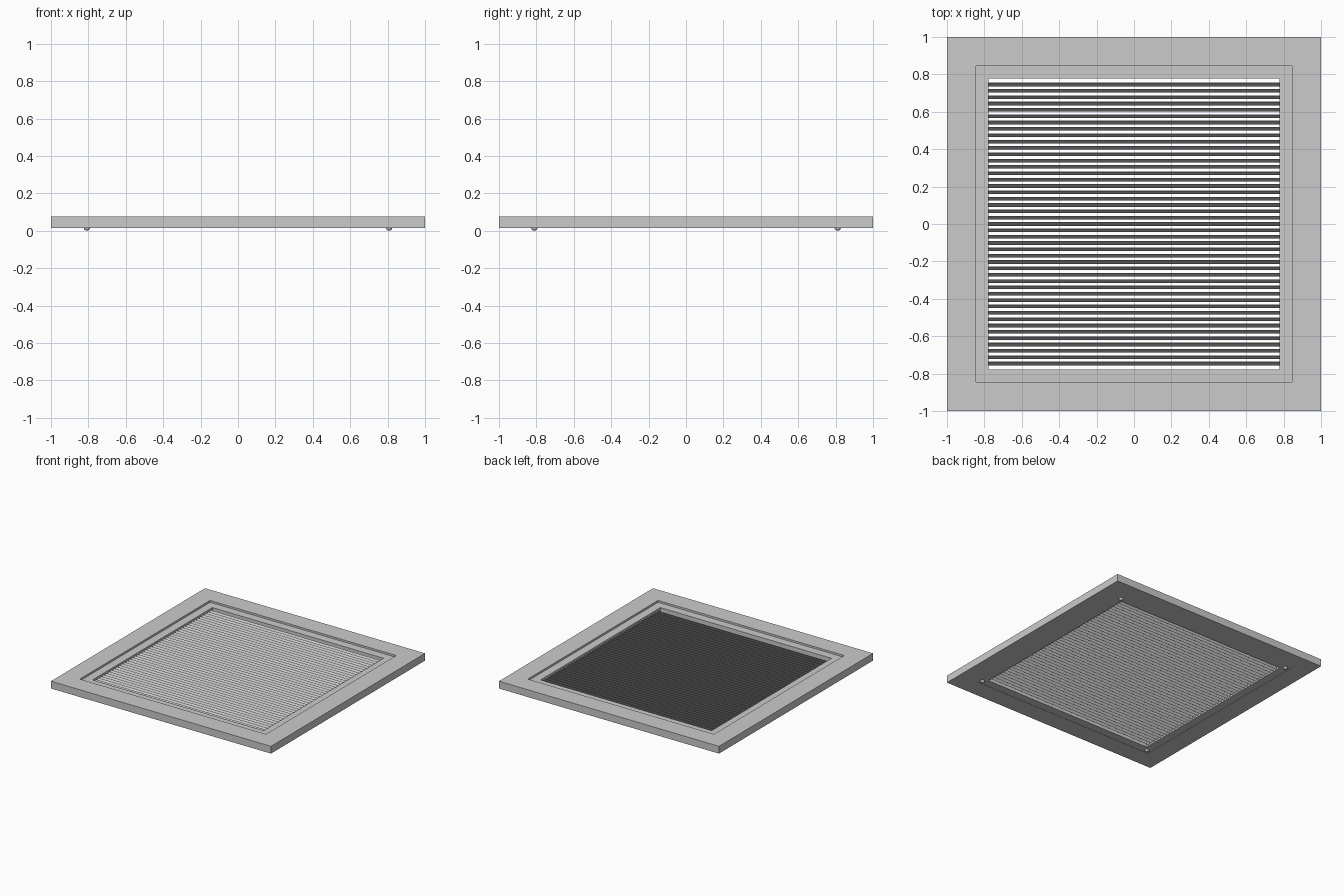
import bpy, bmesh, math
from mathutils import Matrix

if "Cube" in bpy.data.objects:
    bpy.data.objects.remove(bpy.data.objects["Cube"])


def make_object(name, bm):
    bmesh.ops.recalc_face_normals(bm, faces=bm.faces)
    mesh = bpy.data.meshes.new(name)
    bm.to_mesh(mesh)
    bm.free()
    obj = bpy.data.objects.new(name, mesh)
    bpy.context.collection.objects.link(obj)
    return obj


def square_ring(name, outer, inner, z0, z1):
    """Square frame swept from a rectangular section."""
    bm = bmesh.new()
    section = [(outer, z0), (outer, z1), (inner, z1), (inner, z0)]
    corners = [(-1, -1), (1, -1), (1, 1), (-1, 1)]
    loops = [[bm.verts.new((sx * r, sy * r, z)) for r, z in section] for sx, sy in corners]
    for i in range(4):
        a, b = loops[i], loops[(i + 1) % 4]
        for j in range(4):
            k = (j + 1) % 4
            bm.faces.new((a[j], b[j], b[k], a[k]))
    return make_object(name, bm)


# Wide outer frame and the slightly recessed inner frame
square_ring("outer_frame", 1.0, 0.846, 0.015, 0.075)
square_ring("inner_frame", 0.845, 0.778, 0.016, 0.060)

# Steeply tilted louvre slats, rising toward the back
SLATS, PITCH = 45, 0.0339
bm = bmesh.new()
for i in range(SLATS):
    y = (i - (SLATS - 1) / 2) * PITCH
    mat = (Matrix.Translation((0, y, 0.036))
           @ Matrix.Rotation(math.radians(57), 4, 'X')
           @ Matrix.Diagonal((1.557, 0.031, 0.003, 1)))
    bmesh.ops.create_cube(bm, size=1, matrix=mat)
make_object("louvre_slats", bm)

# Domed screw heads under the inner frame corners
for n, (sx, sy) in enumerate([(-1, -1), (1, -1), (1, 1), (-1, 1)]):
    bm = bmesh.new()
    mat = Matrix.Translation((sx * 0.808, sy * 0.811, 0.016)) @ Matrix.Diagonal((1, 1, 0.94, 1))
    bmesh.ops.create_uvsphere(bm, u_segments=16, v_segments=8, radius=0.017, matrix=mat)
    for f in bm.faces:
        f.smooth = True
    make_object(f"screw_head_{n + 1}", bm)
